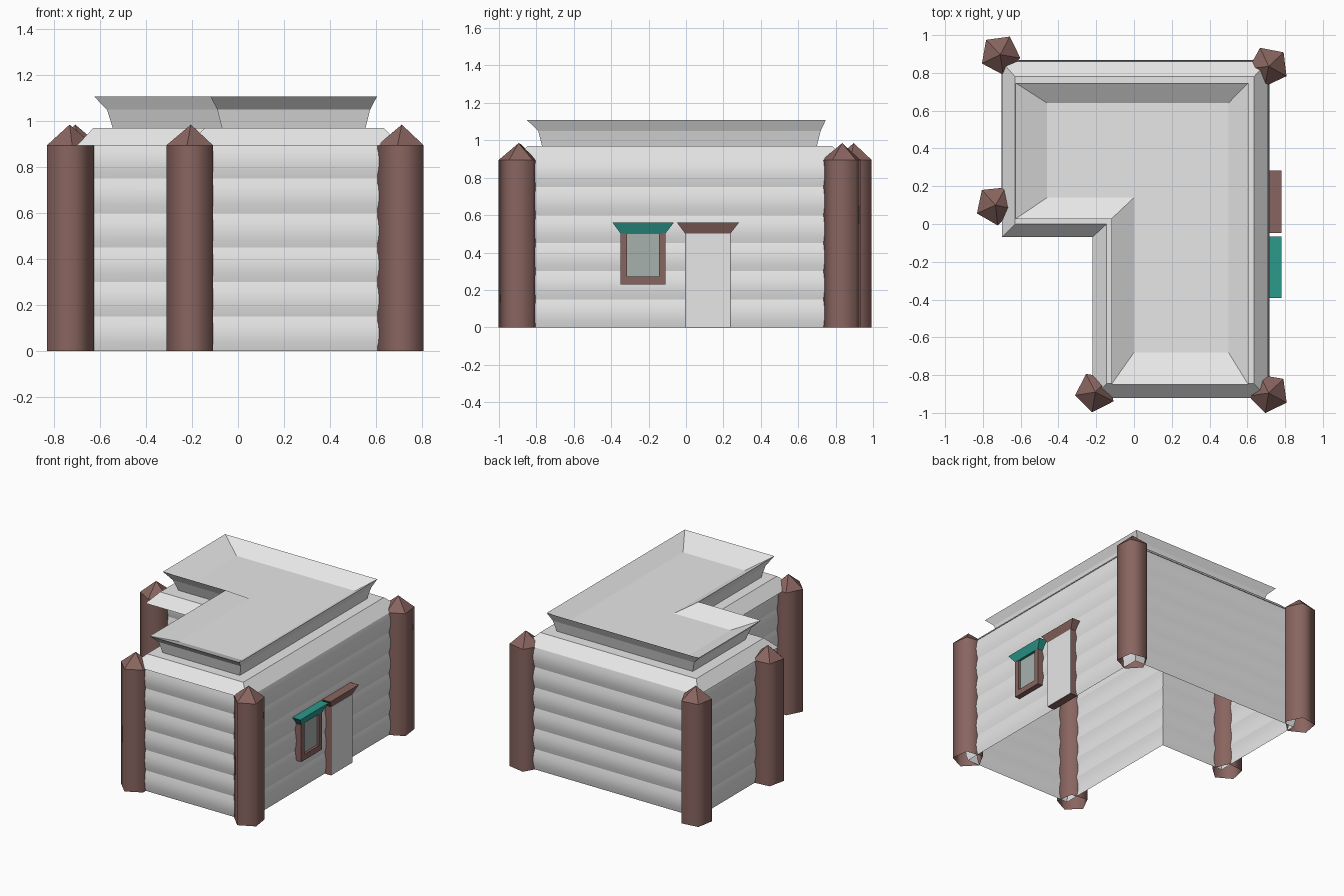
import bpy, bmesh, math

if "Cube" in bpy.data.objects:
    bpy.data.objects.remove(bpy.data.objects["Cube"])


def material(name, rgb):
    m = bpy.data.materials.new(name)
    m.diffuse_color = (*rgb, 1)
    m.use_nodes = True
    m.node_tree.nodes["Principled BSDF"].inputs["Base Color"].default_value = m.diffuse_color
    return m


GREY = material("pale grey", (0.8, 0.8, 0.8))
BROWN = material("brown", (0.25, 0.13, 0.116))
TEAL = material("teal", (0.025, 0.32, 0.26))
GLASS = material("glass grey", (0.39, 0.44, 0.43))


def loft(name, rings, mat, bottom=True, top=True, smooth=False):
    """Skin a stack of equal-length rings; caps stay flat shaded."""
    bm = bmesh.new()
    rows = [[bm.verts.new(p) for p in ring] for ring in rings]
    for a, b in zip(rows, rows[1:]):
        n = len(a)
        for i in range(n):
            j = (i + 1) % n
            bm.faces.new((a[i], a[j], b[j], b[i])).smooth = smooth
    if bottom:
        bm.faces.new(rows[0][::-1])
    if top:
        bm.faces.new(rows[-1])
    bmesh.ops.recalc_face_normals(bm, faces=bm.faces)
    me = bpy.data.meshes.new(name)
    bm.to_mesh(me)
    bm.free()
    me.materials.append(mat)
    ob = bpy.data.objects.new(name, me)
    bpy.context.collection.objects.link(ob)
    return ob


def ell(z, x0, x1, y0, y1, nx, ny):
    """L-shaped outline with the front-left corner notched out."""
    return [(nx, y0, z), (x1, y0, z), (x1, y1, z),
            (x0, y1, z), (x0, ny, z), (nx, ny, z)]


def rect(z, x0, x1, y0, y1):
    return [(x0, y0, z), (x1, y0, z), (x1, y1, z), (x0, y1, z)]


def box(name, x, y, z, mat):
    return loft(name, [rect(z[0], *x, *y), rect(z[1], *x, *y)], mat)


# Walls: six softly bulging plank courses, open below
rings = []
STEPS = 4
for k in range(6 * STEPS + 1):
    z = min(k * 0.15 / STEPS, 0.897)
    o = 0.012 * abs(math.sin(math.pi * k / STEPS))
    rings.append(ell(z, -0.69 - o, 0.706 + o, -0.907 - o, 0.856 + o,
                     -0.17 - o, 0.10 - o))
walls = loft("plank_walls", rings, GREY, bottom=False, top=False)
for p in walls.data.polygons:
    p.use_smooth = True
walls.select_set(True)
bpy.context.view_layer.objects.active = walls
bpy.ops.object.shade_smooth_by_angle(angle=math.radians(25))

# Roof: sloping eave, flaring parapet and sunken deck
loft("roof", [
    ell(0.895, -0.70, 0.71, -0.92, 0.86, -0.22, -0.07),
    ell(0.97, -0.63, 0.635, -0.845, 0.78, -0.145, 0.0),
    ell(0.97, -0.545, 0.555, -0.77, 0.70, -0.07, 0.09),
    ell(1.05, -0.57, 0.575, -0.79, 0.72, -0.09, 0.06),
    ell(1.108, -0.627, 0.605, -0.85, 0.747, -0.12, 0.027),
    ell(1.035, -0.46, 0.50, -0.68, 0.64, 0.0, 0.14),
], GREY)

# Five-sided corner posts with pointed tops: x, y, rotation
posts = [(-0.708, 0.897, 62), (0.713, 0.835, 43), (-0.733, 0.1, 60),
         (-0.205, -0.89, 45), (0.713, -0.895, 44)]
for n, (x, y, rot) in enumerate(posts):
    def ring(r, z):
        return [(x + r * math.cos(math.radians(rot + 72 * i)),
                 y + r * math.sin(math.radians(rot + 72 * i)), z) for i in range(5)]
    post = loft(f"corner_post_{n + 1}", [ring(0.108, 0), ring(0.108, 0.895)],
                BROWN, bottom=False, top=False, smooth=True)
    bm = bmesh.new()
    bm.from_mesh(post.data)
    tip = bm.verts.new((x, y, 0.985))
    for e in [e for e in bm.edges if all(v.co.z > 0.5 for v in e.verts)]:
        bm.faces.new((*e.verts, tip)).smooth = False
    bmesh.ops.recalc_face_normals(bm, faces=bm.faces)
    bm.to_mesh(post.data)
    bm.free()

# Door: brown block with a pale leaf
box("door_frame", (0.70, 0.757), (-0.005, 0.238), (0, 0.503), BROWN)
box("door_leaf", (0.756, 0.76), (-0.003, 0.236), (0.002, 0.502), GREY)

# Window: frame bars around a recessed pane
FX = (0.70, 0.757)
box("window_sill", FX, (-0.35, -0.11), (0.23, 0.272), BROWN)
box("window_frame_left", FX, (-0.35, -0.315), (0.272, 0.503), BROWN)
box("window_frame_right", FX, (-0.145, -0.11), (0.272, 0.503), BROWN)
box("window_pane", (0.70, 0.74), (-0.315, -0.145), (0.272, 0.503), GLASS)

# Flared hoods above door and window
for name, y0, y1, mat in (("door_hood", -0.005, 0.238, BROWN),
                          ("window_hood", -0.35, -0.11, TEAL)):
    loft(name, [rect(0.502, 0.70, 0.758, y0, y1),
                rect(0.56, 0.70, 0.78, y0 - 0.043, y1 + 0.045)], mat)
